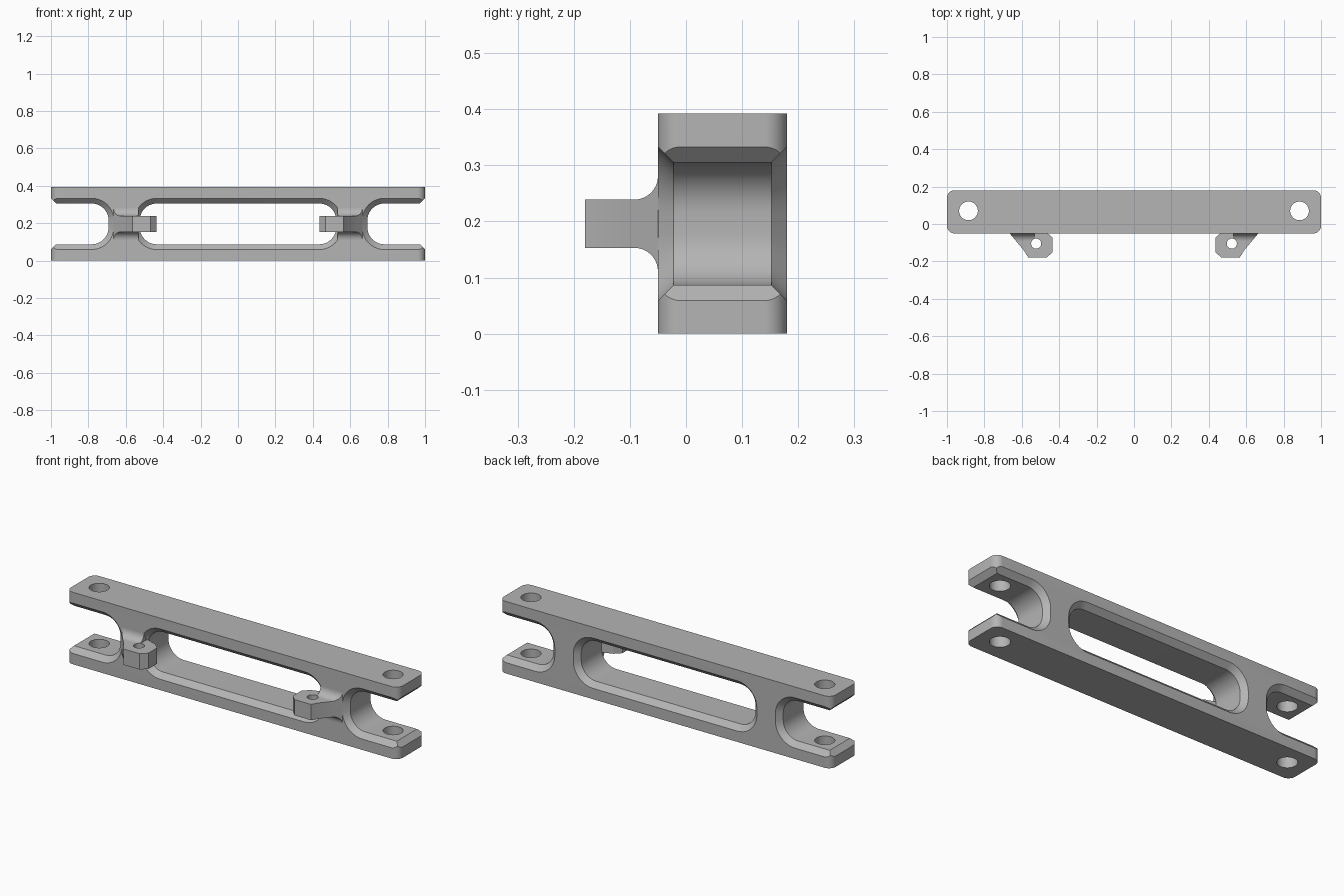
import bpy, bmesh
from math import sin, cos, pi, radians

cube = bpy.data.objects.get("Cube")
if cube:
    bpy.data.objects.remove(cube, do_unlink=True)

grey = bpy.data.materials.new("plain grey")
grey.use_nodes = True
colour = (0.46, 0.46, 0.46, 1)
grey.diffuse_color = colour
grey.node_tree.nodes["Principled BSDF"].inputs["Base Color"].default_value = colour

HEIGHT = 0.392
MID = HEIGHT / 2
FRONT, BACK = -0.05, 0.18
CHAMFER = 0.028


def loft(name, rings):
    """Solid skinned through matching closed rings of points."""
    bm = bmesh.new()
    loops = [[bm.verts.new(p) for p in ring] for ring in rings]
    n = len(loops[0])
    for a, b in zip(loops, loops[1:]):
        for i in range(n):
            j = (i + 1) % n
            bm.faces.new((a[i], a[j], b[j], b[i]))
    bm.faces.new(loops[0][::-1])
    bm.faces.new(loops[-1])
    bmesh.ops.recalc_face_normals(bm, faces=bm.faces)
    mesh = bpy.data.meshes.new(name)
    bm.to_mesh(mesh)
    bm.free()
    mesh.materials.append(grey)
    obj = bpy.data.objects.new(name, mesh)
    bpy.context.collection.objects.link(obj)
    return obj


def prism(name, outline, z0, z1):
    return loft(name, [[(x, y, z) for x, y in outline] for z in (z0, z1)])


def rounded_rect(u0, u1, v0, v1, r, steps=10):
    corners = ((u1 - r, v1 - r), (u0 + r, v1 - r), (u0 + r, v0 + r), (u1 - r, v0 + r))
    return [(u + r * cos(a), v + r * sin(a))
            for k, (u, v) in enumerate(corners)
            for a in [(k + i / steps) * pi / 2 for i in range(steps + 1)]]


def rod(x, y, r, z0, z1):
    ring = [(x + r * cos(i * pi / 20), y + r * sin(i * pi / 20)) for i in range(40)]
    return prism("hole_cutter", ring, z0, z1)


def combine(obj, tool, operation):
    mod = obj.modifiers.new(operation.lower(), 'BOOLEAN')
    mod.operation, mod.object, mod.solver = operation, tool, 'EXACT'
    bpy.ops.object.select_all(action='DESELECT')
    bpy.context.view_layer.objects.active = obj
    obj.select_set(True)
    bpy.ops.object.modifier_apply(modifier=mod.name)
    bpy.data.objects.remove(tool, do_unlink=True)


def slot_cutter(x0, x1):
    """Rounded slot through the depth, flaring at the front and back faces."""
    rings = []
    for y, g in ((FRONT - 0.02, CHAMFER + 0.02), (FRONT + CHAMFER, 0),
                 (BACK - CHAMFER, 0), (BACK + 0.02, CHAMFER + 0.02)):
        h = 0.109 + g
        rings.append([(x, y, z) for x, z in
                      rounded_rect(x0 - g, x1 + g, MID - h, MID + h, 0.09 + g)])
    return loft("slot_cutter", rings)


# Main frame with its three slots
frame = prism("frame", rounded_rect(-1, 1, FRONT, BACK, 0.04), 0, HEIGHT)
for x0, x1 in ((-0.525, 0.525), (0.692, 1.4), (-1.4, -0.692)):
    combine(frame, slot_cutter(x0, x1), 'DIFFERENCE')

for side in (-1, 1):
    # Chamfers on the plate tips
    inner, outer = 0.109, 0.109 + CHAMFER + 0.02
    wedge = [(1 - CHAMFER, -inner), (1.02, -outer), (1.02, outer), (1 - CHAMFER, inner)]
    combine(frame, loft("tip_cutter", [[(side * x, y, MID + z) for x, z in wedge]
                                       for y in (-0.1, 0.25)]), 'DIFFERENCE')
    # Bolt holes through both plates
    combine(frame, rod(side * 0.885, 0.07, 0.05, -0.1, 0.5), 'DIFFERENCE')

    # Ear bracket: flat lug plus a flared root blending into the web
    plan = [(side * x, y) for x, y in (
        (0.665, -0.02), (0.665, -0.05), (0.59, -0.14), (0.565, -0.18), (0.467, -0.18),
        (0.435, -0.15), (0.435, -0.075), (0.468, -0.043), (0.54, -0.02))]
    name = "left_ear" if side > 0 else "right_ear"
    ear = prism(name, plan, MID - 0.043, MID + 0.043)
    arc = [(-0.092 + 0.042 * sin(a), 0.085 - 0.042 * cos(a))
           for a in [i * pi / 20 for i in range(11)]]
    half = arc + [(-0.021, 0.085)]
    section = half + [(y, -z) for y, z in reversed(half)]
    root = loft("root", [[(side * x, y, MID + z) for y, z in section]
                         for x in (0.532, 0.7)])
    combine(root, prism("plan_cutter", plan, 0, HEIGHT), 'INTERSECT')
    combine(ear, root, 'UNION')
    combine(ear, rod(side * 0.523, -0.105, 0.027, 0, HEIGHT), 'DIFFERENCE')

bpy.ops.object.select_all(action='SELECT')
for obj in bpy.context.selected_objects:
    if obj.type != 'MESH':
        obj.select_set(False)
bpy.context.view_layer.objects.active = frame
bpy.ops.object.shade_smooth_by_angle(angle=radians(25))
